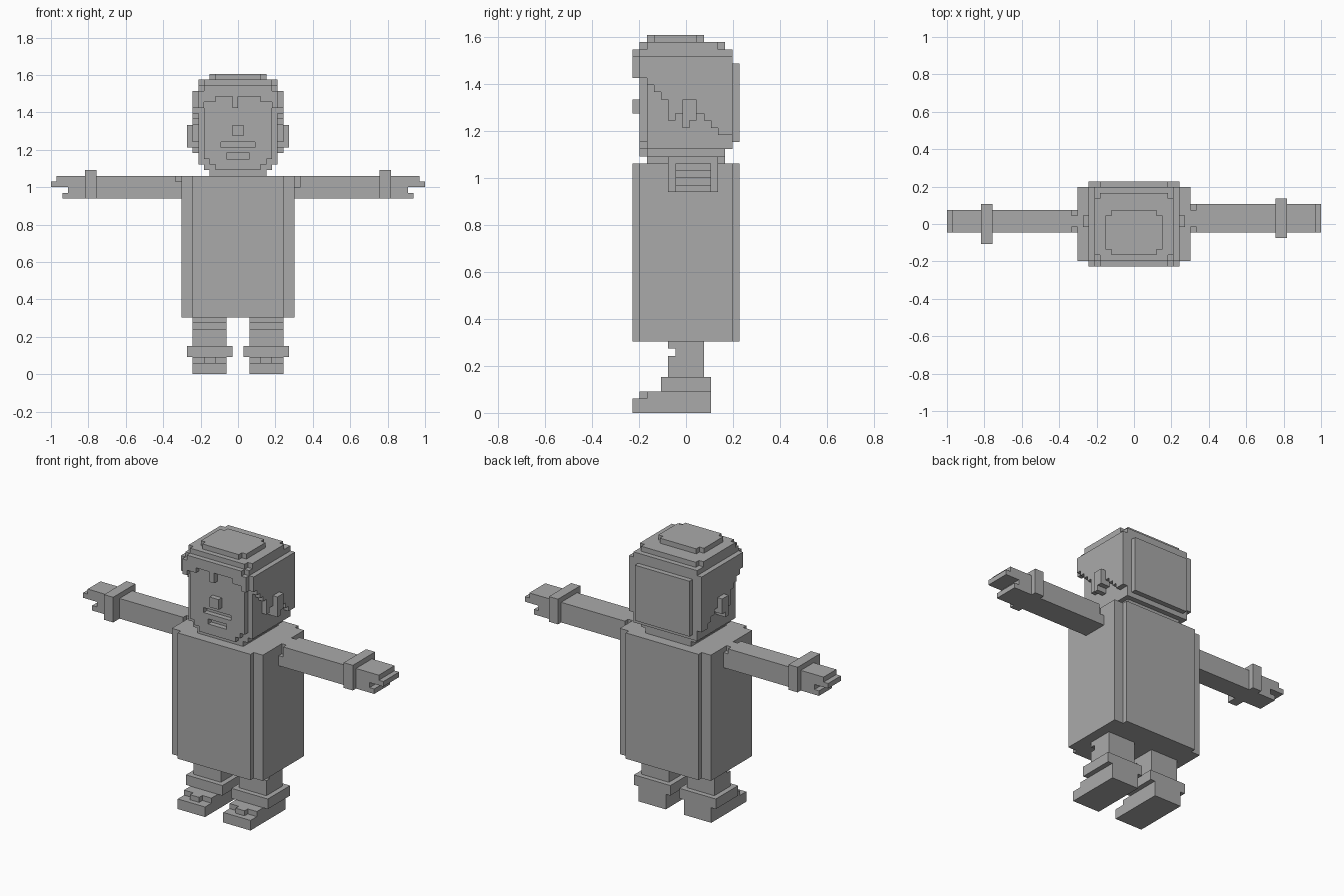
import bpy, bmesh
from mathutils import Vector

if "Cube" in bpy.data.objects:
    bpy.data.objects.remove(bpy.data.objects["Cube"])

U = 2 / 66          # cell size
Y_MID = 7.5         # y cells run 0..15
cells = {}          # (x, y, z) -> part name

grey = bpy.data.materials.new("plain grey")
grey.diffuse_color = (0.4, 0.4, 0.4, 1)
grey.use_nodes = True
grey.node_tree.nodes["Principled BSDF"].inputs["Base Color"].default_value = grey.diffuse_color


def block(part, x, y, z):
    """Fill a box of cells; part None carves it away."""
    for i in range(*x):
        for j in range(*y):
            for k in range(*z):
                if part:
                    cells[i, j, k] = part
                else:
                    cells.pop((i, j, k), None)


def sides(part, x, y, z):
    """Fill or carve the same box on both sides of the body."""
    block(part, x, y, z)
    block(part, (-x[1], -x[0]), y, z)


# Torso: wide core with a thin panel on front and back
block("torso", (-10, 10), (1, 14), (10, 35))
block("torso", (-8, 8), (0, 15), (10, 35))

# Legs, ankle cuffs and shoes
sides("legs", (2, 8), (5, 10), (5, 10))
sides(None, (2, 8), (5, 6), (8, 9))
sides("shoes", (2, 8), (0, 11), (0, 2))
sides("shoes", (2, 8), (2, 11), (2, 3))
sides("shoes", (4, 6), (1, 2), (2, 3))
sides("ankle_cuffs", (1, 9), (4, 11), (3, 5))

# Arms with stepped fingers (each row of cells has its own reach)
for row, reach in ((31, 31), (32, 30), (33, 33), (34, 32)):
    block("right_arm", (10, reach), (6, 11), (row, row + 1))
    block("left_arm", (-reach, -10), (6, 10), (row, row + 1))
for j in (6, 10):
    block(None, (10, 11), (j, j + 1), (33, 35))
for j in (6, 9):
    block(None, (-11, -10), (j, j + 1), (34, 35))
block("right_wrist_cuff", (25, 27), (5, 12), (31, 36))
block("left_wrist_cuff", (-27, -25), (4, 11), (31, 36))

# Neck and head
block("neck", (-5, 5), (2, 13), (35, 36))
block("head", (-6, 6), (2, 13), (36, 37))
block("head", (-7, 7), (2, 13), (37, 50))
block("head", (-4, 4), (1, 2), (36, 37))
block("head", (-5, 5), (1, 2), (37, 38))
block("head", (-6, 6), (1, 2), (38, 50))

# Mouth and nose
block(None, (-3, 3), (1, 2), (40, 41))
block(None, (-2, 2), (1, 2), (38, 39))
block("nose", (-1, 1), (0, 1), (42, 44))

# Side hair with a stepped hairline, listed from front to back
hairline = (47, 46, 45, 44, 41, 42, 44, 44, 42, 41, 40, 39, 39)
for j, low in enumerate(hairline, 1):
    sides("hair", (7, 8), (j, j + 1), (low, 50))
sides("ears", (7, 9), (7, 9), (41, 44))
sides("ears", (7, 9), (7, 8), (40, 41))

# Back and crown of hair
block("hair", (-7, 7), (13, 14), (37, 51))
block("hair", (-6, 6), (14, 15), (38, 49))
block("hair", (-7, 7), (1, 14), (50, 51))
block("hair", (-7, 7), (2, 12), (51, 52))
block("hair", (-6, 6), (1, 13), (51, 52))
block("hair", (-5, 5), (3, 9), (52, 53))
block("hair", (-4, 4), (2, 10), (52, 53))

# Fringe with an arched lower edge and one loose lock
sides("fringe", (6, 7), (0, 2), (47, 50))
sides("fringe", (4, 6), (0, 1), (48, 51))
block("fringe", (-4, 4), (0, 1), (49, 51))
block("fringe", (-1, 0), (0, 1), (47, 49))


# One mesh per part, made of only the exposed cell faces
for part in sorted(set(cells.values())):
    bm = bmesh.new()
    for cell, owner in cells.items():
        if owner != part:
            continue
        for axis in range(3):
            for s in (0, 1):
                near = list(cell)
                near[axis] += 2 * s - 1
                if tuple(near) in cells:
                    continue
                a, b = (axis + 1) % 3, (axis + 2) % 3
                corners = []
                for da, db in ((0, 0), (1, 0), (1, 1), (0, 1)):
                    p = Vector(cell)
                    p[axis] += s
                    p[a] += da
                    p[b] += db
                    p.y -= Y_MID
                    corners.append(bm.verts.new(p * U))
                bm.faces.new(corners if s else corners[::-1])
    bmesh.ops.remove_doubles(bm, verts=bm.verts, dist=U * 0.01)
    bmesh.ops.dissolve_limit(bm, angle_limit=0.01, verts=bm.verts, edges=bm.edges)
    mesh = bpy.data.meshes.new(part)
    bm.to_mesh(mesh)
    bm.free()
    mesh.materials.append(grey)
    bpy.context.collection.objects.link(bpy.data.objects.new(part, mesh))
